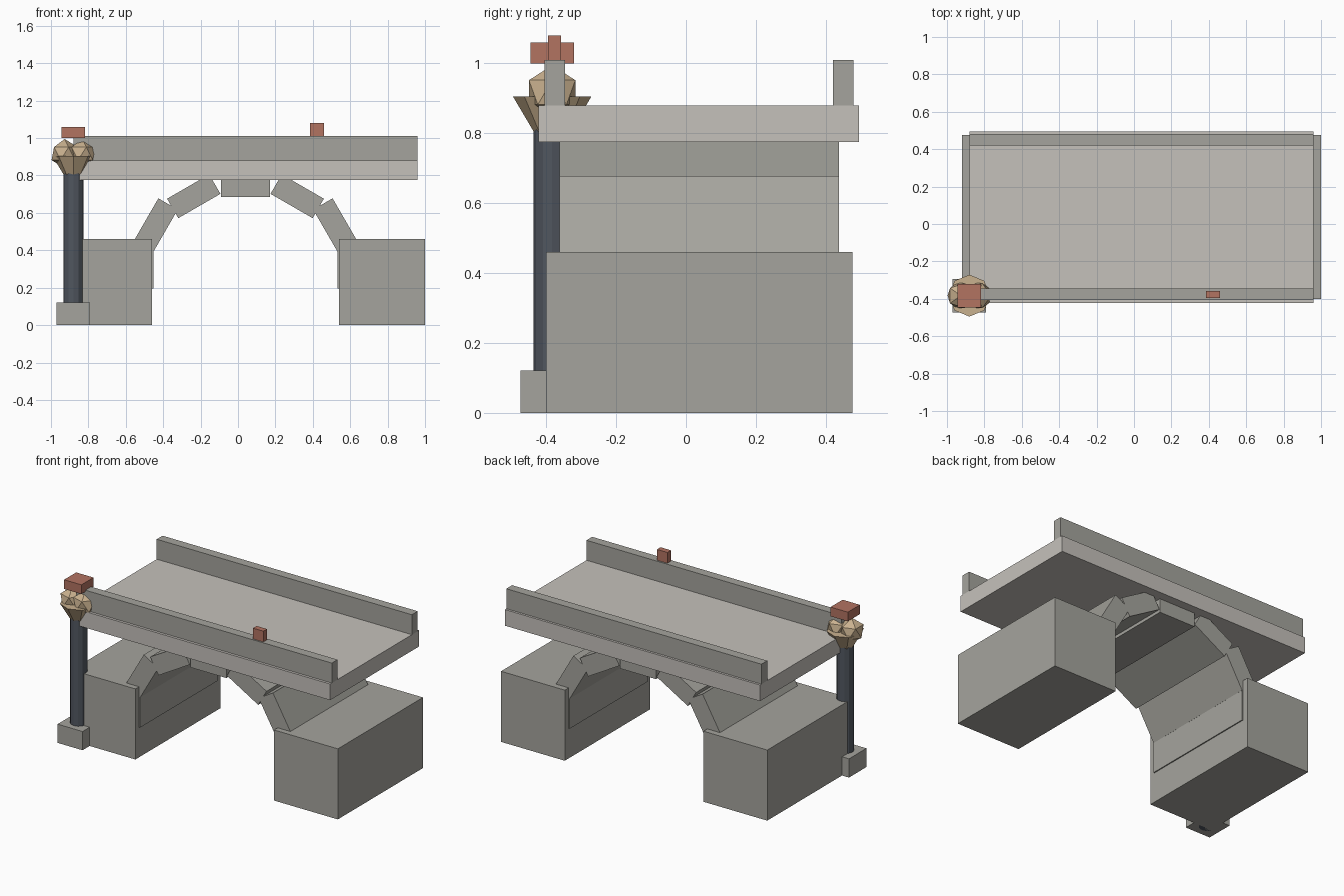
import bpy, bmesh, math
from mathutils import Matrix, Vector

if "Cube" in bpy.data.objects:
    bpy.data.objects.remove(bpy.data.objects["Cube"], do_unlink=True)


def material(name, hex_code):
    """Flat colour from an sRGB hex code, stored as linear values."""
    srgb = [int(hex_code[i:i + 2], 16) / 255 for i in (0, 2, 4)]
    rgba = [((c + 0.055) / 1.055) ** 2.4 for c in srgb] + [1.0]
    mat = bpy.data.materials.new(name)
    mat.use_nodes = True
    mat.diffuse_color = rgba
    mat.node_tree.nodes["Principled BSDF"].inputs["Base Color"].default_value = rgba
    return mat


STONE = material("grey stone", "a5a49d")
PAVING = material("pale paving", "c5c1bb")
IRON = material("dark iron", "50565f")
TAN = material("tan", "c9b18f")
BRICK = material("red brick", "b27361")


def finish(name, bm, mat):
    mesh = bpy.data.meshes.new(name)
    bm.to_mesh(mesh)
    bm.free()
    mesh.materials.append(mat)
    obj = bpy.data.objects.new(name, mesh)
    bpy.context.collection.objects.link(obj)
    return obj


def box(name, mat, centre, size, tilt=0.0):
    """Box of a given size, turned about the y axis."""
    bm = bmesh.new()
    place = (Matrix.Translation(centre) @ Matrix.Rotation(tilt, 4, "Y")
             @ Matrix.Diagonal((*size, 1)))
    bmesh.ops.create_cube(bm, size=1, matrix=place)
    return finish(name, bm, mat)


def span(name, mat, xs, ys, zs):
    """Box given by its extent on each axis."""
    pairs = (xs, ys, zs)
    return box(name, mat, [(a + b) / 2 for a, b in pairs], [b - a for a, b in pairs])


def tapered(name, mat, sides, r_low, r_high, z_low, z_high, x, y, turn=0.0):
    bm = bmesh.new()
    place = Matrix.Translation((x, y, (z_low + z_high) / 2)) @ Matrix.Rotation(turn, 4, "Z")
    bmesh.ops.create_cone(bm, cap_ends=True, segments=sides, radius1=r_low,
                          radius2=r_high, depth=z_high - z_low, matrix=place)
    return finish(name, bm, mat)


# Abutments
ABUT_Y = (-0.40, 0.477)
span("right_abutment", STONE, (-0.92, -0.46), ABUT_Y, (0, 0.46))
span("left_abutment", STONE, (0.54, 1.0), ABUT_Y, (0, 0.46))

# Deck and parapets
DECK_X = (-0.88, 0.96)
span("deck", PAVING, DECK_X, (-0.422, 0.495), (0.775, 0.88))
span("front_parapet", STONE, DECK_X, (-0.405, -0.346), (0.88, 1.01))
span("back_parapet", STONE, DECK_X, (0.42, 0.48), (0.88, 1.01))

# Arch stones along a half ellipse
for i in range(7):
    angle = math.radians(-90 + 30 * i)
    centre = Vector((0.04 + 0.553 * math.sin(angle), 0.0375, 0.325 + 0.42 * math.cos(angle)))
    box(f"arch_stone_{i + 1}", STONE, centre, (0.26, 0.80, 0.12), angle)

# Corner post with plinth and flared capital
PX, PY = -0.88, -0.383
box("post_plinth", STONE, (PX, PY, 0.061), (0.18, 0.18, 0.122))
tapered("post_shaft", IRON, 12, 0.053, 0.053, 0.0, 0.83, PX, PY)
tapered("flared_capital", TAN, 8, 0.044, 0.112, 0.79, 0.905, PX, PY)

# Faceted ornaments on the capital
for side, dx in (("right", -0.047), ("left", 0.047)):
    bm = bmesh.new()
    bmesh.ops.create_icosphere(bm, subdivisions=1, radius=0.078,
                               matrix=Matrix.Translation((PX + dx, PY, 0.917)))
    finish(f"{side}_ornament", bm, TAN)

# Red cap on the post and loose brick on the parapet
box("post_cap", BRICK, (PX, PY, 1.03), (0.125, 0.125, 0.06))
box("parapet_brick", BRICK, (0.422, -0.376, 1.045), (0.075, 0.037, 0.07))
